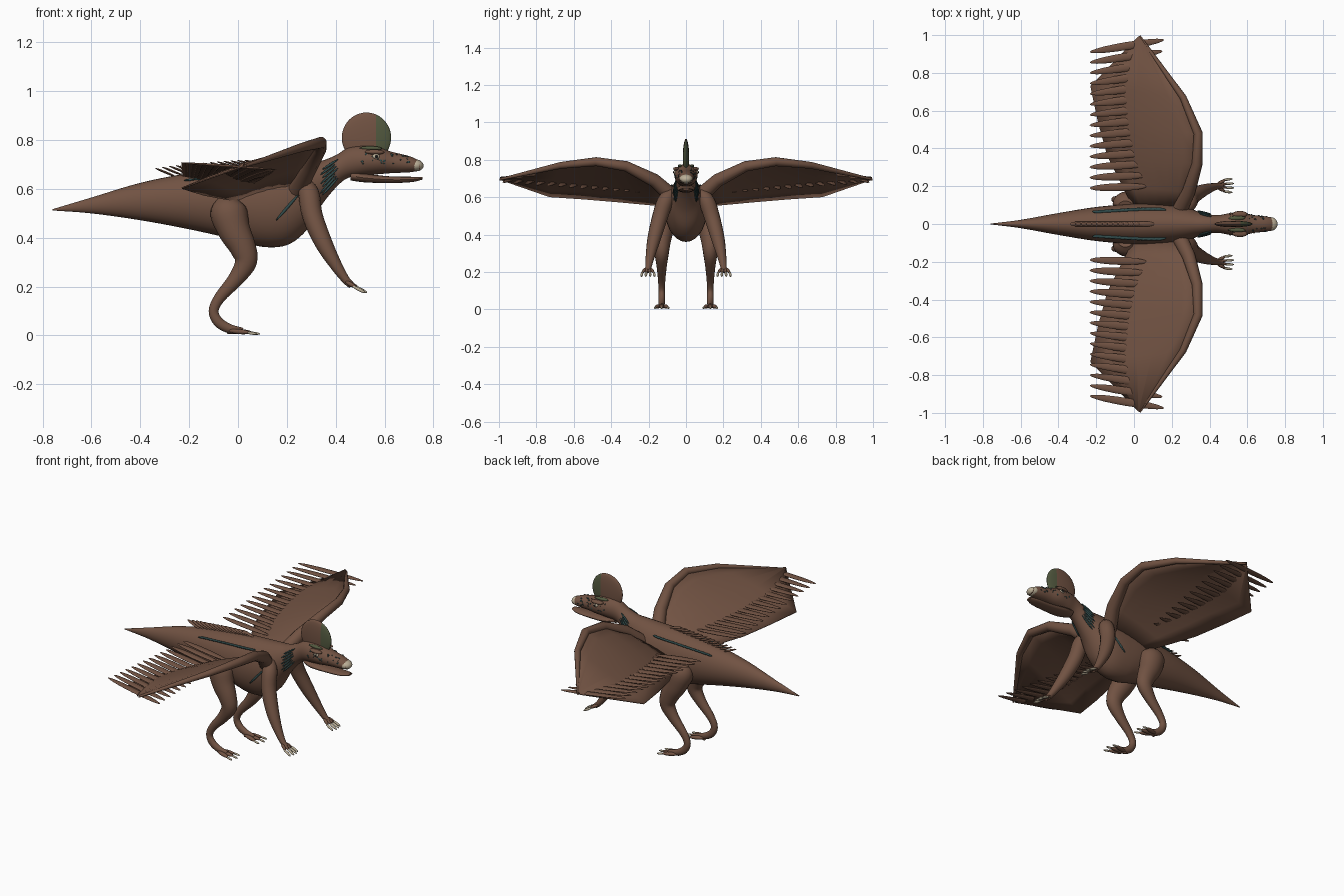
import bpy, bmesh, math, random
from mathutils import Vector, Matrix

random.seed(4)
if "Cube" in bpy.data.objects:
    bpy.data.objects.remove(bpy.data.objects["Cube"])


def material(name, r, g, b):
    m = bpy.data.materials.new(name)
    m.use_nodes = True
    m.diffuse_color = (r, g, b, 1)
    bsdf = next(n for n in m.node_tree.nodes if n.type == 'BSDF_PRINCIPLED')
    bsdf.inputs["Base Color"].default_value = (r, g, b, 1)
    bsdf.inputs["Roughness"].default_value = 0.8
    return m


BROWN = material("hide brown", .165, .085, .055)
TEAL = material("dark teal", .03, .07, .07)
GREEN = material("crest green", .085, .1, .05)
CREAM = material("horn cream", .5, .43, .31)
BLACK = material("pupil black", .01, .01, .01)
X, Y, Z = Vector((1, 0, 0)), Vector((0, 1, 0)), Vector((0, 0, 1))


def finish(name, bm, mats, angle=40):
    bmesh.ops.recalc_face_normals(bm, faces=bm.faces)
    me = bpy.data.meshes.new(name)
    bm.to_mesh(me)
    bm.free()
    ob = bpy.data.objects.new(name, me)
    bpy.context.collection.objects.link(ob)
    for m in mats:
        me.materials.append(m)
    bpy.ops.object.select_all(action='DESELECT')
    ob.select_set(True)
    bpy.context.view_layer.objects.active = ob
    bpy.ops.object.shade_smooth_by_angle(angle=math.radians(angle))
    return ob


def spline(rows, steps):
    """Smooth curve through rows of any width."""
    pts = [Vector(r) for r in rows]
    pts = [pts[0] * 2 - pts[1]] + pts + [pts[-1] * 2 - pts[-2]]
    out = []
    for a, b, c, d in zip(pts, pts[1:], pts[2:], pts[3:]):
        for k in range(steps):
            t = k / steps
            out.append((b * 2 + (c - a) * t + (a * 2 - b * 5 + c * 4 - d) * t ** 2
                        + (b * 3 - a - c * 3 + d) * t ** 3) / 2)
    return out + [pts[-2]]


def tube(name, rows, ref=Y, steps=4, sides=16, upright=False, mat=BROWN):
    """Rows are x, y, z, radius along ref, other radius."""
    rows = spline(rows, steps) if steps > 1 else [Vector(r) for r in rows]
    bm = bmesh.new()
    rings = []
    for i, r in enumerate(rows):
        p = Vector(r[:3])
        t = X if upright else Vector(rows[min(i + 1, len(rows) - 1)][:3]) - Vector(rows[max(i - 1, 0)][:3])
        t = t.normalized()
        u = (ref - t * ref.dot(t)).normalized()
        v = t.cross(u)
        angles = [2 * math.pi * k / sides for k in range(sides)]
        rings.append([bm.verts.new(p + u * max(r[3], .001) * math.cos(a)
                                   + v * max(r[4], .001) * math.sin(a)) for a in angles])
    for a, b in zip(rings, rings[1:]):
        for k in range(sides):
            n = (k + 1) % sides
            bm.faces.new((a[k], a[n], b[n], b[k]))
    bm.faces.new(rings[0])
    bm.faces.new(rings[-1])
    return finish(name, bm, [mat])


def blobs(name, items, mats, segs=10):
    """Ellipsoids, each from a to b with half width w and half thickness h."""
    bm = bmesh.new()
    for a, b, w, h in items:
        a, b = Vector(a), Vector(b)
        d = b - a
        m = (Matrix.Translation((a + b) / 2) @ d.to_track_quat('X', 'Z').to_matrix().to_4x4()
             @ Matrix.Diagonal((d.length / 2, w, h, 1)) @ Matrix.Rotation(math.pi / 2, 4, 'Y'))
        bmesh.ops.create_uvsphere(bm, u_segments=segs, v_segments=segs, radius=1, matrix=m)
    return finish(name, bm, mats, 60)


# Body, tail, neck and head: x, top, bottom, half width
BODY = [(-.76, .517, .512, .002), (-.6, .565, .5, .022), (-.4, .625, .472, .058),
        (-.2, .665, .435, .09), (0, .69, .39, .108), (.1, .7, .363, .112),
        (.2, .705, .37, .108), (.28, .71, .43, .09), (.34, .715, .53, .066),
        (.4, .738, .605, .05), (.45, .768, .645, .047), (.51, .778, .655, .058),
        (.57, .772, .66, .062), (.63, .752, .665, .048), (.7, .735, .668, .04),
        (.745, .715, .675, .03)]
tube("body", [(x, 0, (t + b) / 2, w, (t - b) / 2) for x, t, b, w in BODY],
     steps=5, sides=28, upright=True)


def skin(x, a, lift=0):
    """Point on the body surface at angle a above the side."""
    for p, q in zip(BODY, BODY[1:]):
        if p[0] <= x <= q[0]:
            f = (x - p[0]) / (q[0] - p[0])
            t, b, w = (p[i] + (q[i] - p[i]) * f for i in (1, 2, 3))
            return Vector((x, (w + lift) * math.cos(a),
                           (t + b) / 2 + ((t - b) / 2 + lift) * math.sin(a)))


# Jaw and beak
tube("lower_jaw", [(.46, 0, .655, .03, .02), (.52, 0, .645, .048, .018), (.62, 0, .638, .04, .014),
                   (.71, 0, .639, .034, .011), (.755, 0, .644, .018, .006)], upright=True)
blobs("beak", [((.69, 0, .7), (.76, 0, .694), .036, .025)], [CREAM], 16)

# Disc crest, green toward the front
crest = blobs("crest", [((.425, 0, .81), (.627, 0, .81), .017, .103)], [BROWN, GREEN], 24)
for f in crest.data.polygons:
    f.material_index = int(f.center.x > .56)

# Eyes, brows and head speckles
for side, s in (("left", 1), ("right", -1)):
    blobs(side + "_brow", [((.52, s * .05, .752), (.6, s * .052, .75), .018, .011)], [BROWN])
    blobs(side + "_eye", [((.55, s * .056, .733), (.58, s * .056, .733), .011, .012)], [CREAM])
    blobs(side + "_pupil", [((.56, s * .065, .733), (.574, s * .065, .733), .004, .007)], [BLACK])
    spots = []
    for i in range(30):
        p = skin(random.uniform(.5, .7), random.uniform(-.3, 1.1))
        p.y *= s
        r = random.uniform(.003, .006)
        spots.append((p - X * r, p + X * r, .003, r))
    blobs(side + "_speckles", spots, [TEAL], 6)
    blobs(side + "_crown_patch", [((.5, s * .03, .768), (.59, s * .033, .766), .012, .009)], [GREEN])

# Quills along the spine
quills = []
for i in range(14):
    x = .11 - i * .028
    p = skin(x, math.pi / 2, -.004)
    quills.append((p, p + Vector((-.085, 0, .022 + .001 * i)), .013, .005))
blobs("spine_quills", quills, [BROWN])

LEAD = [(.24, .07, .6), (.29, .17, .69), (.335, .32, .765), (.34, .48, .79),
        (.26, .67, .77), (.03, .995, .695)]
TRAIL = [(0, .08, .55), (-.06, .2, .56), (-.14, .36, .575), (-.19, .54, .59),
         (-.23, .73, .603), (.02, .99, .693)]

for side, s in (("left", 1), ("right", -1)):
    def place(x, y, z, s=s):
        return Vector((x, s * y, z))

    # Wing arm along the leading edge
    radii = (.042, .036, .028, .024, .018, .006)
    tube(side + "_wing_arm", [(*place(*p), r, r) for p, r in zip(LEAD, radii)],
         ref=X, steps=1, sides=12)

    # Wing membrane, slightly bowed between its edges
    bm = bmesh.new()
    rows = []
    for a, b in zip(LEAD, TRAIL):
        a, b = place(*a), place(*b)
        rows.append([bm.verts.new(a.lerp(b, k / 6) + Z * .012 * math.sin(math.pi * k / 6))
                     for k in range(7)])
    for a, b in zip(rows, rows[1:]):
        for k in range(6):
            bm.faces.new((a[k], a[k + 1], b[k + 1], b[k]))
    wing = finish(side + "_wing_membrane", bm, [BROWN])
    mod = wing.modifiers.new("thickness", 'SOLIDIFY')
    mod.thickness = .006
    mod.offset = 0

    # Flight feathers
    feathers = []
    for i in range(14):
        f = i / 13
        y = .19 + .72 * f
        feathers.append((place(-.235, y, .655 + .052 * f),
                         place(.07 + .09 * f, y + .01 + .055 * f, .62 + .058 * f), .021, .007))
    blobs(side + "_flight_feathers", feathers, [BROWN])

    # Dark plumes on the back, neck and flank
    plumes = []
    for i in range(13):
        x = .17 - i * .028
        a, b = skin(x, .85, .003), skin(x - .055, .8, .008)
        plumes.append((place(*a), place(*b), .008, .005))
    for i in range(7):
        ang = -.5 + .2 * i
        a, b = skin(.41 - .006 * (i % 3), ang, .002), skin(.345 - .008 * (i % 2), ang - .1, .003)
        plumes.append((place(*a), place(*b), .005, .005))
    plumes.append((place(.25, .1, .58), place(.155, .113, .47), .006, .006))
    blobs(side + "_plumes", plumes, [TEAL])

    # Fore limb
    arm = [(.27, .075, .62, .03), (.29, .11, .58, .043), (.305, .14, .49, .042),
           (.35, .17, .38, .036), (.4, .19, .29, .025), (.44, .2, .23, .017), (.465, .203, .205, .014)]
    tube(side + "_arm", [(*place(x, y, z), r, r) for x, y, z, r in arm])
    fingers, claws = [], []
    for k in (-1.5, -.5, .5, 1.5):
        mid = place(.495 - .008 * abs(k), .203 + k * .02, .197)
        fingers.append((place(.44, .202 + k * .006, .222), mid, .009, .009))
        claws.append((mid - X * .014 + Z * .005, mid + Vector((.038, s * k * .004, -.022)), .007, .007))
    blobs(side + "_fingers", fingers, [BROWN])
    blobs(side + "_hand_claws", claws, [CREAM])

    # Hind limb
    leg = [(-.045, .09, .56, .04), (-.04, .105, .51, .075), (-.015, .12, .43, .066),
           (.02, .128, .36, .054), (.032, .13, .3, .045), (-.01, .13, .23, .032),
           (-.075, .13, .155, .023), (-.1, .13, .1, .02), (-.08, .13, .055, .021),
           (-.035, .13, .028, .019), (.02, .13, .018, .013)]
    tube(side + "_leg", [(*place(x, y, z), r * .85, r) for x, y, z, r in leg])
    toes, claws = [], []
    for k in (-1, 0, 1):
        end = place(.06 - .012 * abs(k), .13 + k * .032, .012)
        toes.append((place(-.04, .13 + k * .008, .02), end, .013, .011))
        claws.append((end - X * .012, end + Vector((.03, s * k * .006, -.006)), .006, .006))
    toes.append((place(-.01, .13, .022), place(-.045, .12, .01), .01, .01))
    blobs(side + "_toes", toes, [BROWN])
    blobs(side + "_foot_claws", claws, [CREAM])
